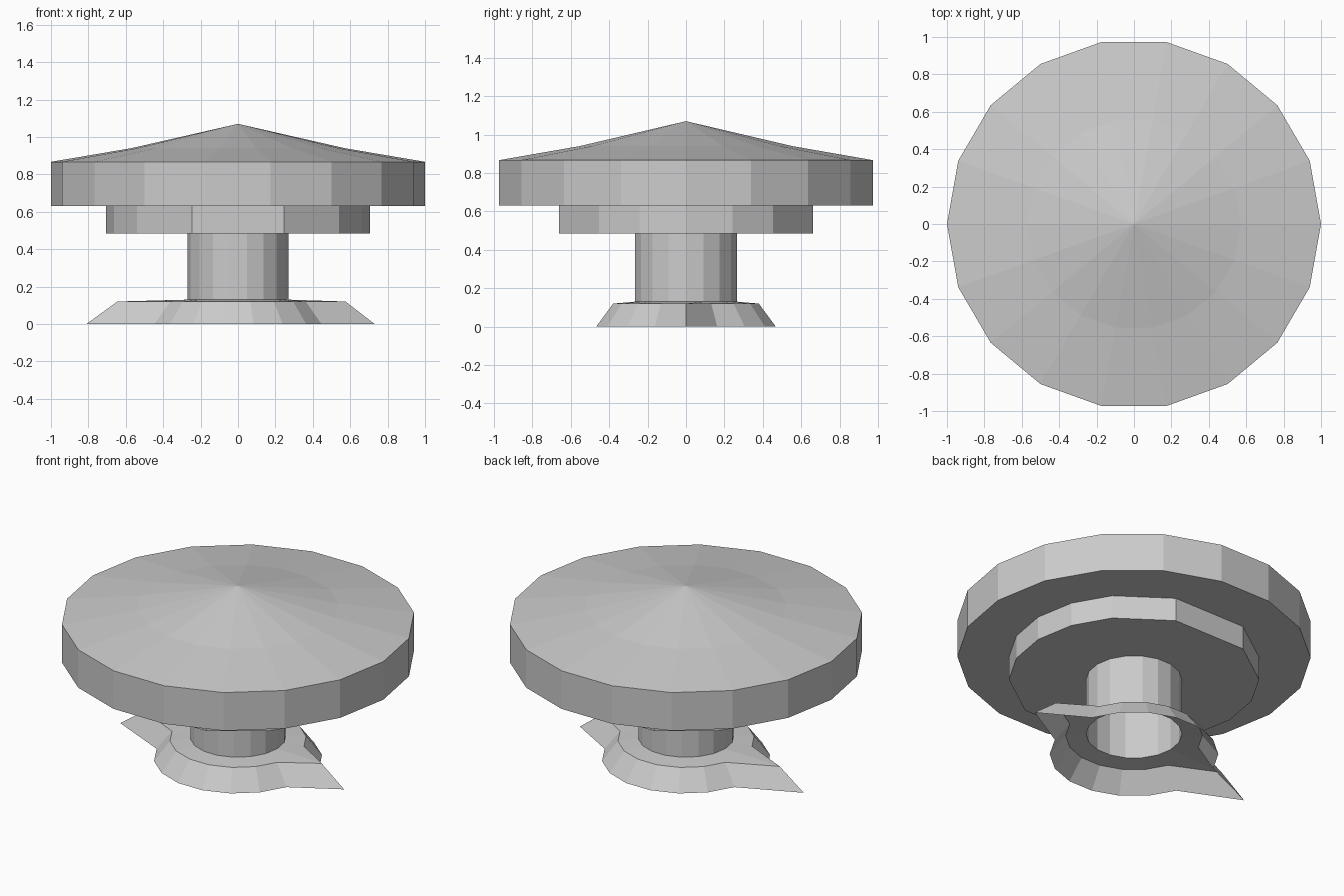
import bpy, bmesh
from math import cos, sin, radians

if "Cube" in bpy.data.objects:
    bpy.data.objects.remove(bpy.data.objects["Cube"])

STEPS = [20 * k for k in range(18)]


def ring(r, z, angles=STEPS, sy=1.0, tips=None):
    """Polygon loop; tips optionally pulls the +x and -x corners outwards."""
    pts = []
    for a in angles:
        x, y = r * cos(radians(a)), r * sy * sin(radians(a))
        if tips and a == 0:
            x = tips[0]
        if tips and a == 180:
            x = -tips[1]
        pts.append((x, y, z))
    return pts


def loft(name, rings, bottom=True, top=True, apex=None):
    """Join successive loops with quads, then close the ends."""
    bm = bmesh.new()
    loops = [[bm.verts.new(p) for p in r] for r in rings]
    n = len(loops[0])
    for a, b in zip(loops, loops[1:]):
        for i in range(n):
            j = (i + 1) % n
            bm.faces.new((a[i], a[j], b[j], b[i]))
    if bottom:
        bm.faces.new(loops[0][::-1])
    if apex is not None:
        tip = bm.verts.new((0, 0, apex))
        for i in range(n):
            bm.faces.new((loops[-1][i], loops[-1][(i + 1) % n], tip))
    elif top:
        bm.faces.new(loops[-1])
    mesh = bpy.data.meshes.new(name)
    bm.to_mesh(mesh)
    bm.free()
    obj = bpy.data.objects.new(name, mesh)
    bpy.context.collection.objects.link(obj)
    return obj


# Wide disc with a shallow two-slope cone on top
loft("top_disc", [ring(1.0, 0.63, sy=0.988), ring(1.0, 0.867, sy=0.988),
                  ring(0.57, 0.94, sy=0.988)], apex=1.07)

# Smaller disc underneath, with broader facets at front and back
quarter = [20, 40, 69.5]
half = [0] + quarter + [180 - a for a in reversed(quarter)]
lower_angles = half + [a + 180 for a in half]
loft("lower_disc", [ring(0.705, 0.485, lower_angles),
                    ring(0.705, 0.63, lower_angles)], top=False)

# Hollow post, open at the bottom
loft("post", [ring(0.27, 0.13), ring(0.27, 0.485)], bottom=False, top=False)

# Thin flared foot: round around the post, drawn out to a point on each side
loft("foot", [ring(0.475, 0.0, tips=(0.73, 0.81)),
              ring(0.385, 0.12, tips=(0.575, 0.645)),
              ring(0.27, 0.13)], bottom=False, top=False)
